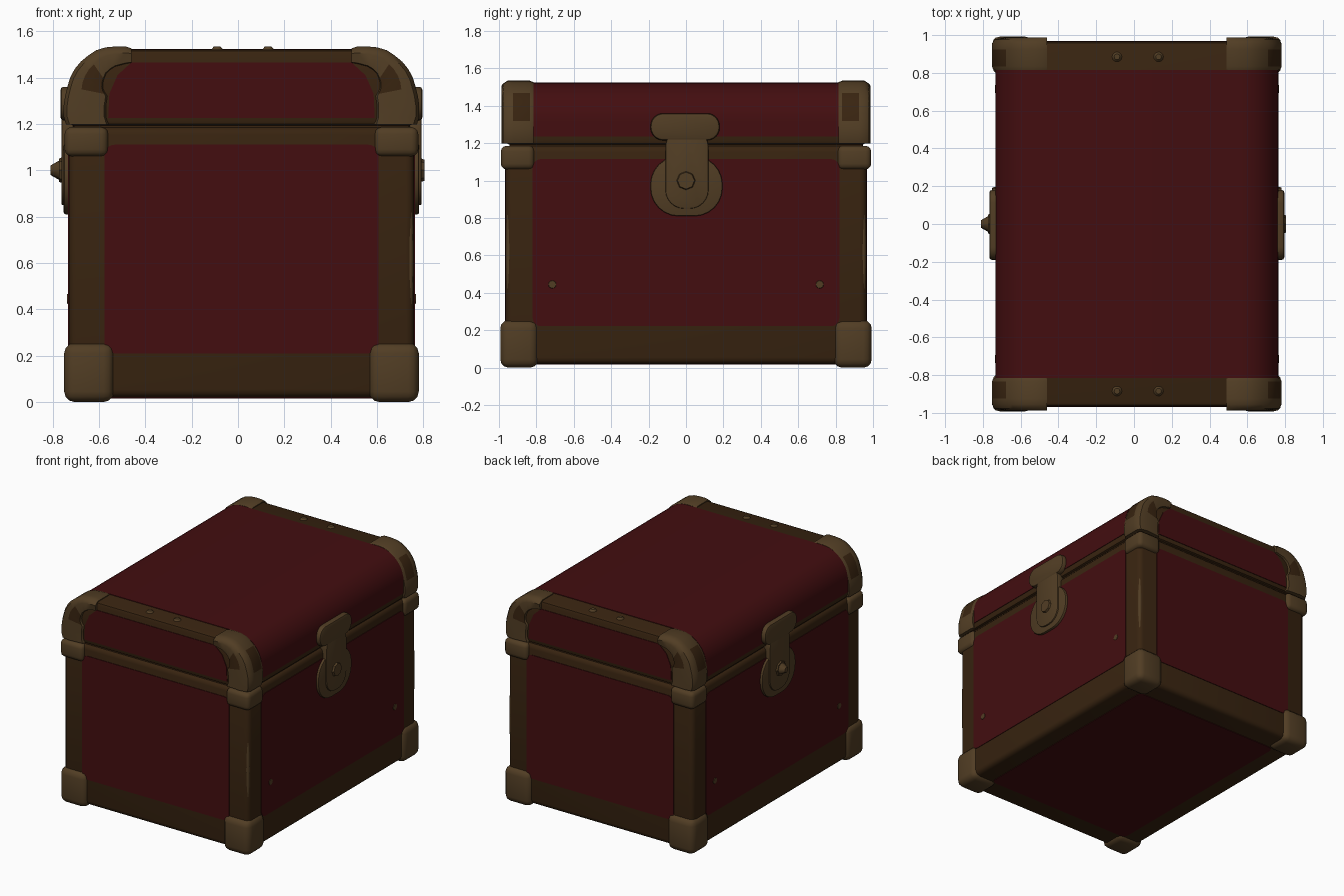
import bpy, bmesh, math
from mathutils import Matrix, Vector

if "Cube" in bpy.data.objects:
    bpy.data.objects.remove(bpy.data.objects["Cube"])

def material(name, rgb):
    m = bpy.data.materials.new(name)
    m.diffuse_color = (*rgb, 1)
    m.use_nodes = True
    m.node_tree.nodes["Principled BSDF"].inputs["Base Color"].default_value = m.diffuse_color
    return m

RED = material("dark_red_leather", (0.056, 0.0042, 0.005))
BROWN = material("dark_brown_trim", (0.040, 0.0175, 0.0052))
TAN = material("worn_brass", (0.083, 0.047, 0.0175))

CX, HW, HY, R, TOP = 0.015, 0.745, 0.965, 0.2, 1.52   # chest centre, half sizes, lid radius
SEAM = 1.19

def finish(name, bm, mats, bevel=0, segs=3):
    bmesh.ops.recalc_face_normals(bm, faces=bm.faces)
    if bevel:
        sharp = [e for e in bm.edges if e.calc_face_angle(0) > 0.6]
        bmesh.ops.bevel(bm, geom=sharp, offset=bevel, segments=segs, profile=0.5,
                        affect='EDGES', clamp_overlap=True)
    me = bpy.data.meshes.new(name)
    bm.to_mesh(me)
    bm.free()
    for m in mats:
        me.materials.append(m)
    ob = bpy.data.objects.new(name, me)
    bpy.context.collection.objects.link(ob)
    bpy.context.view_layer.objects.active = ob
    bpy.ops.object.select_all(action='DESELECT')
    ob.select_set(True)
    bpy.ops.object.shade_smooth_by_angle(angle=math.radians(40))
    return ob

def prism(name, pts, axis, lo, hi, mat, bevel=0, segs=3):
    """Extrude a 2D outline along x, y or z."""
    place = {'x': lambda a, b, t: (t, a, b), 'y': lambda a, b, t: (a, t, b),
             'z': lambda a, b, t: (a, b, t)}[axis]
    bm = bmesh.new()
    ends = [[bm.verts.new(place(a, b, t)) for a, b in pts] for t in (lo, hi)]
    n = len(pts)
    bm.faces.new(ends[0])
    bm.faces.new(ends[1])
    for i in range(n):
        j = (i + 1) % n
        bm.faces.new((ends[0][i], ends[0][j], ends[1][j], ends[1][i]))
    return finish(name, bm, [mat], bevel, segs)

def rrect(a0, a1, b0, b1, r, n=6):
    pts = []
    for k, (a, b) in enumerate([(a1 - r, b1 - r), (a0 + r, b1 - r), (a0 + r, b0 + r), (a1 - r, b0 + r)]):
        for i in range(n + 1):
            t = math.pi / 2 * (k + i / n)
            pts.append((a + r * math.cos(t), b + r * math.sin(t)))
    return pts

def box(name, x, y, z, mat, bevel, segs=3):
    x, y, z = sorted(x), sorted(y), sorted(z)
    return prism(name, [(x[0], z[0]), (x[1], z[0]), (x[1], z[1]), (x[0], z[1])],
                 'y', y[0], y[1], mat, bevel, segs)

def arch(off, z0, n=10):
    """Lid outline in x, z, offset outwards, from the right foot to the left foot."""
    pts = [(CX + HW + off, z0)]
    for s in (1, -1):
        arc = [(CX + s * (HW - R + (R + off) * math.cos(t)), TOP - R + (R + off) * math.sin(t))
               for t in (math.pi / 2 * i / n for i in range(n + 1))]
        pts += arc if s > 0 else arc[::-1]
    return pts + [(CX - HW - off, z0)]

# Chest body and lid, in trim brown
box("chest_body", (CX - HW, CX + HW), (-HY, HY), (0.02, SEAM - 0.002), BROWN, 0.035)
prism("chest_lid", arch(0, SEAM + 0.002), 'y', -HY, HY, BROWN, 0.022, 2)
box("seam_core", (CX - HW + 0.02, CX + HW - 0.02), (-HY + 0.02, HY - 0.02),
    (SEAM - 0.08, SEAM + 0.08), BROWN, 0.005, 1)

# Red covering: arched lid sheet, then flat panels on each side
prism("lid_red_cover", arch(0.004, 1.235) + arch(-0.004, 1.235)[::-1], 'y', -0.815, 0.815, RED)
prism("bottom_red_panel", rrect(CX - 0.6, CX + 0.6, -0.8, 0.8, 0.04), 'z', 0.016, 0.024, RED)
for s, tag in ((-1, "front"), (1, "back")):
    lo, hi = s * HY - 0.004, s * HY + 0.004
    prism(tag + "_red_panel", rrect(-0.577, 0.607, 0.21, 1.11, 0.045), 'y', lo, hi, RED)
    lid = [(-0.56, 1.225), (0.59, 1.225), (0.585, 1.33), (0.55, 1.41), (0.49, 1.465),
           (-0.46, 1.465), (-0.52, 1.41), (-0.555, 1.33)]
    prism(tag + "_lid_red_panel", lid, 'y', lo, hi, RED)
for s, tag in ((-1, "left"), (1, "right")):
    x = CX + s * HW
    prism(tag + "_red_panel", rrect(-0.82, 0.82, 0.222, 1.115, 0.045), 'x', x - 0.004, x + 0.004, RED)

def lid_corner(name, sx, sy):
    """Brass strap swept round the lid corner, with worn brown patches."""
    path = [(HW + 0.012, SEAM + 0.008, 0), (HW + 0.022, 1.23, 0), (HW + 0.022, 1.28, 0), (HW + 0.016, 1.32, 0)]
    for i in range(1, 9):
        t = math.pi / 2 * i / 8
        r = R + (0.010 if i < 6 else 0.014)
        path.append((HW - R + r * math.cos(t), TOP - R + r * math.sin(t), t))
    path += [(0.50, TOP + 0.014, math.pi / 2), (0.475, TOP + 0.006, math.pi / 2)]
    bm = bmesh.new()
    rings = []
    for k, (u, z, t) in enumerate(path):
        D = 0.19 - 0.125 * max(0, k - 3) / (len(path) - 4)
        loop = [(D, 0.95), (D * 0.92, 0.979), (D * 0.35, 0.987), (0.015, 0.978), (0, 0.955),
                (0, 0.925), (0, 0.835), (0.008, 0.815), (D, 0.815)]
        rings.append([bm.verts.new((CX + sx * (u - d * math.cos(t)), sy * y, z - d * math.sin(t)))
                      for d, y in loop])
    n = len(rings[0])
    for k in range(len(rings) - 1):
        for j in range(n):
            f = bm.faces.new((rings[k][j], rings[k][(j + 1) % n], rings[k + 1][(j + 1) % n], rings[k + 1][j]))
            f.material_index = int((j == 1 and 4 <= k <= 7) or (j == 5 and 3 <= k <= 6))
    bm.faces.new(rings[0])
    bm.faces.new(rings[-1])
    finish(name, bm, [TAN, BROWN])

# Brass corner pieces on all four vertical edges
for sx, xt in ((-1, "left"), (1, "right")):
    for sy, yt in ((-1, "front"), (1, "back")):
        tag = f"{yt}_{xt}"
        X = lambda u: CX + sx * u
        box(tag + "_foot_corner", (X(0.55), X(HW + 0.02)), (sy * 0.79, sy * 0.993), (0, 0.255), TAN, 0.045)
        box(tag + "_rim_corner", (X(0.575), X(HW + 0.018)), (sy * 0.81, sy * 0.99), (1.06, SEAM - 0.004), TAN, 0.03)
        lid_corner(tag + "_lid_corner", sx, sy)
        if sx > 0:   # worn edge streak
            bm = bmesh.new()
            bmesh.ops.create_uvsphere(bm, u_segments=12, v_segments=8, radius=1,
                matrix=Matrix.Translation((X(HW - 0.018), sy * (HY - 0.018), 0.62)) @ Matrix.Diagonal((0.015, 0.015, 0.27, 1)))
            finish(tag + "_worn_edge", bm, [TAN])

def stud(name, pos, direction, r1, r2, depth, sides=12):
    bm = bmesh.new()
    rot = Vector((0, 0, 1)).rotation_difference(Vector(direction)).to_matrix().to_4x4()
    bmesh.ops.create_cone(bm, cap_ends=True, segments=sides, radius1=r1, radius2=r2, depth=depth,
                          matrix=Matrix.Translation(pos) @ rot)
    finish(name, bm, [TAN])

# Rivets on the lid ends and side panels
for sy in (-1, 1):
    for i, x in enumerate((-0.09, 0.13)):
        stud(f"lid_rivet_{i}_{sy}", (x, sy * 0.885, TOP + 0.003), (0, 0, 1), 0.032, 0.015, 0.02)
    for sx in (-1, 1):
        stud(f"side_rivet_{sx}_{sy}", (CX + sx * HW, sy * 0.715, 0.445), (sx, 0, 0), 0.027, 0.02, 0.014)

# Latches on both long sides
for s, tag in ((-1, "left"), (1, "right")):
    x = CX + s * HW
    def plate(name, outline, h, bevel):
        prism(f"{tag}_{name}", outline, 'x', *sorted((x - s * 0.02, x + s * h)), TAN, bevel, 2)
    plate("latch_plate", rrect(-0.19, 0.195, 0.81, 1.13, 0.15), 0.022, 0.008)
    plate("latch_strap", rrect(-0.11, 0.12, 0.85, 1.28, 0.1), 0.032, 0.006)
    plate("latch_head", rrect(-0.19, 0.18, 1.215, 1.36, 0.068), 0.036, 0.014)
    if s > 0:
        stud("right_latch_boss", (x + 0.032, 0, 1.0), (1, 0, 0), 0.055, 0.045, 0.026, 8)
    else:
        stud("left_latch_base", (x - 0.03, 0, 1.0), (-1, 0, 0), 0.06, 0.05, 0.024, 8)
        stud("left_latch_knob", (x - 0.058, 0, 1.0), (-1, 0, 0), 0.045, 0.02, 0.044, 8)
